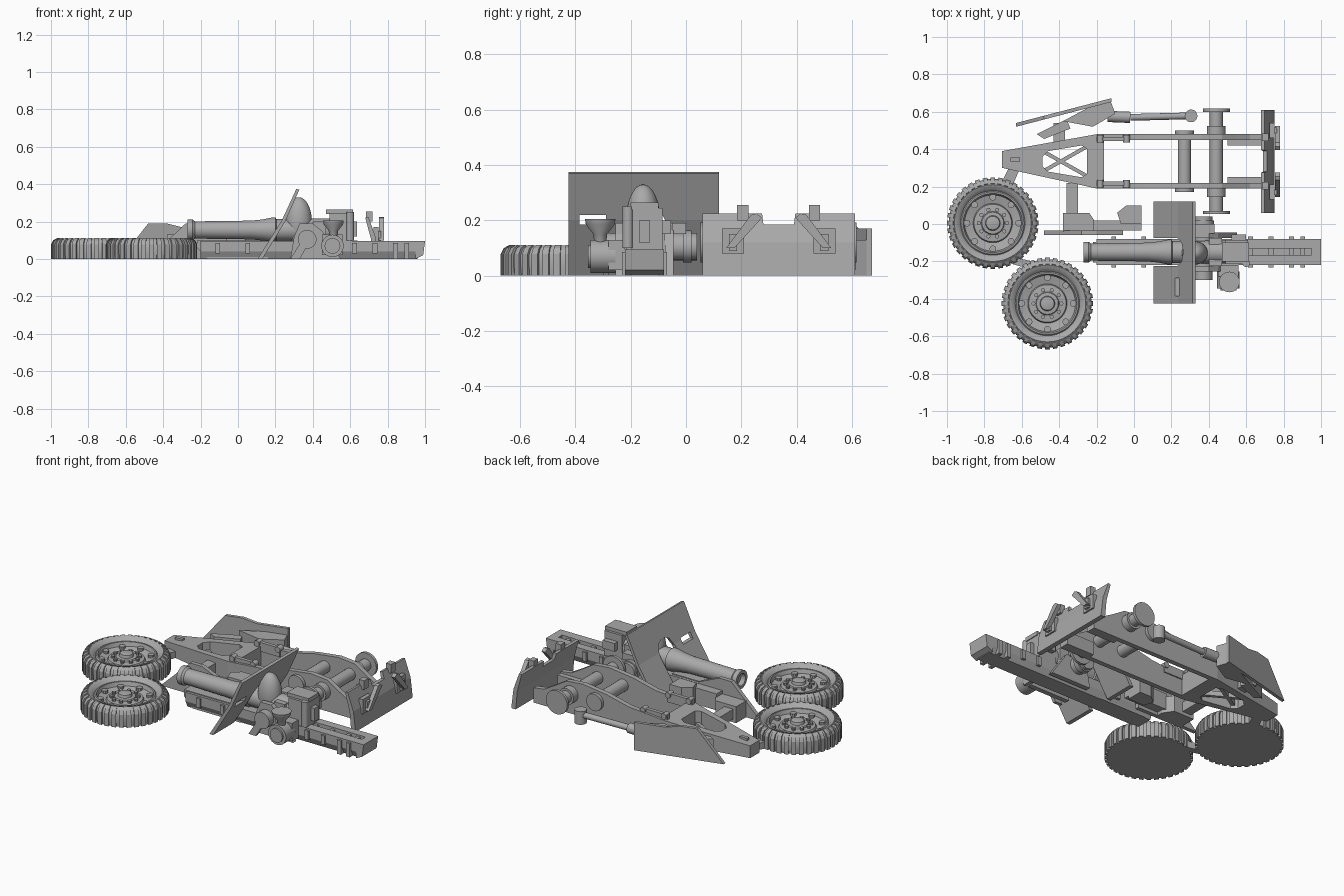
import bpy, bmesh, math
from mathutils import Vector

cube = bpy.data.objects.get("Cube")
if cube:
    bpy.data.objects.remove(cube, do_unlink=True)

grey = bpy.data.materials.new("plain_grey")
grey.use_nodes = True
GREY = (0.4, 0.4, 0.4, 1)
grey.diffuse_color = GREY
grey.node_tree.nodes["Principled BSDF"].inputs["Base Color"].default_value = GREY


def finish(name, bm, smooth=False):
    bmesh.ops.recalc_face_normals(bm, faces=bm.faces)
    mesh = bpy.data.meshes.new(name)
    bm.to_mesh(mesh)
    bm.free()
    ob = bpy.data.objects.new(name, mesh)
    bpy.context.collection.objects.link(ob)
    mesh.materials.append(grey)
    if smooth:
        bpy.ops.object.select_all(action='DESELECT')
        ob.select_set(True)
        bpy.context.view_layer.objects.active = ob
        bpy.ops.object.shade_smooth_by_angle(angle=math.radians(35))
    return ob


def prism(name, pts, axis, a, b):
    """Extrude a 2D outline along x, y or z from a to b."""
    place = {'x': lambda p, t: (t, p[0], p[1]),
             'y': lambda p, t: (p[0], t, p[1]),
             'z': lambda p, t: (p[0], p[1], t)}[axis]
    bm = bmesh.new()
    low = [bm.verts.new(place(p, a)) for p in pts]
    high = [bm.verts.new(place(p, b)) for p in pts]
    bm.faces.new(low)
    bm.faces.new(high)
    for i in range(len(pts)):
        j = (i + 1) % len(pts)
        bm.faces.new((low[i], low[j], high[j], high[i]))
    return finish(name, bm)


def box(name, x0, x1, y0, y1, z0, z1):
    return prism(name, [(x0, y0), (x1, y0), (x1, y1), (x0, y1)], 'z', z0, z1)


def lathe(name, profile, origin, direction=(0, 0, 1), seg=32):
    """Turn (radius, height) pairs around an axis; both ends are capped."""
    rot = Vector((0, 0, 1)).rotation_difference(Vector(direction))
    bm = bmesh.new()
    rings = []
    for r, h in profile:
        rings.append([bm.verts.new(rot @ Vector((r * math.cos(t), r * math.sin(t), h)) + Vector(origin))
                      for t in (2 * math.pi * i / seg for i in range(seg))])
    for lo, hi in zip(rings, rings[1:]):
        for i in range(seg):
            j = (i + 1) % seg
            bm.faces.new((lo[i], lo[j], hi[j], hi[i]))
    bm.faces.new(rings[0])
    bm.faces.new(rings[-1])
    return finish(name, bm, True)


def rod(name, a, b, r, seg=20):
    d = Vector(b) - Vector(a)
    return lathe(name, [(r, 0), (r, d.length)], a, d.normalized(), seg)


def cut(ob, cutter):
    mod = ob.modifiers.new("cut", 'BOOLEAN')
    mod.operation, mod.object, mod.solver = 'DIFFERENCE', cutter, 'EXACT'
    cutter.hide_render = True
    bpy.context.view_layer.objects.active = ob
    bpy.ops.object.modifier_apply(modifier=mod.name)
    bpy.data.objects.remove(cutter, do_unlink=True)


# Road wheels, lying flat
def wheel(side, cx, cy):
    lathe(side + "_tyre_and_disc",
          [(.232, 0), (.236, .03), (.236, .075), (.225, .098), (.205, .11), (.185, .103), (.172, .088),
           (.166, .094), (.158, .094), (.15, .07), (.105, .058), (.1, .07), (.062, .074), (.058, .082),
           (.04, .084), (.036, .1), (.02, .104)], (cx, cy, 0), seg=64)
    bm = bmesh.new()
    n = 36
    outline = [(.225, 0), (.245, 0), (.245, .078), (.234, .1), (.212, .112), (.2, .1)]
    for k in range(n):
        ends = []
        for s in (-.3, .3):
            t = 2 * math.pi * (k + s) / n
            ends.append([bm.verts.new((cx + r * math.cos(t), cy + r * math.sin(t), z)) for r, z in outline])
        bm.faces.new(ends[0])
        bm.faces.new(ends[1])
        for i in range(len(outline)):
            j = (i + 1) % len(outline)
            bm.faces.new((ends[0][i], ends[0][j], ends[1][j], ends[1][i]))
    finish(side + "_tread_blocks", bm)
    for k in range(18):
        lug = k < 8
        t = 2 * math.pi * k / (8 if lug else 10)
        r = .138 if lug else .075
        x, y = cx + r * math.cos(t), cy + r * math.sin(t)
        rod(side + ("_rim_lug" if lug else "_hub_bolt"), (x, y, .04), (x, y, .08 if lug else .086),
            .018 if lug else .011, 10)


wheel("far", -.755, .005)
wheel("near", -.463, -.425)
prism("wheel_link", [(-.7, -.2), (-.56, -.24), (-.54, -.2), (-.68, -.17)], 'z', 0, .04)
prism("trail_wheel_link", [(-.72, .2), (-.66, .18), (-.6, .32), (-.66, .32)], 'z', 0, .04)

# Barrel and breech
GY = -.15
lathe("barrel", [(.036, .03), (.036, 0), (.055, 0), (.055, .028), (.046, .04), (.05, .34), (.056, .4),
                 (.066, .45), (.066, .47), (.058, .475), (.062, .76)], (-.27, GY, .155), (1, 0, 0))
box("breech_block", .49, .61, -.215, -.085, .09, .245)
box("breech_cap", .47, .615, -.2, -.1, .24, .265)
box("breech_lug", .52, .6, -.09, -.055, .15, .2)
box("breech_latch", .6, .635, -.17, -.13, .12, .2)
rod("breech_post", (.6, -.21, .1), (.6, -.21, .25), .02)
box("collar", .4, .47, -.225, -.075, .08, .2)

# Cradle with grooved slide rail
prism("cradle_rail", [(-.2, 0), (-.1, 0), (-.08, .04), (-.08, .095), (-.13, .095), (-.13, .075),
                      (-.165, .075), (-.165, .095), (-.22, .095), (-.22, .04)], 'x', -.2, .96)
prism("rail_end", [(.95, .0), (.99, .02), (1, .095), (.95, .095)], 'y', -.22, -.08)
prism("cradle_nose", [(-.22, .1), (-.22, .06), (-.16, 0), (.16, 0), (.16, .1)], 'y', -.205, -.095)
for x in (-.12, .04, .61, .72, .83, .89):
    box("rail_clamp", x, x + .025, -.232, -.068, .0 if x > .8 else .03, .085)

# Bent shield with sight slot and barrel opening
shield = prism("shield", [(.105, 0), (.13, 0), (.252, .2), (.328, .37), (.312, .375), (.236, .21)],
               'y', -.425, .12)
cut(shield, box("slot_cutter", .1, .4, -.385, -.29, .185, .22))
cut(shield, prism("barrel_cutter", [(-.225, -.1), (-.075, -.1), (-.075, .2), (-.1, .25), (-.15, .27),
                                    (-.2, .25), (-.225, .2)], 'x', 0, .5))
bm = bmesh.new()
bmesh.ops.create_uvsphere(bm, u_segments=28, v_segments=16, radius=1)
for v in bm.verts:
    v.co = Vector((.325 + .07 * v.co.x, GY - .005 + .062 * v.co.y, .2 + .13 * v.co.z))
finish("barrel_hood", bm, True)

# Elevating gear, cheeks and gunner's seat
for y0, y1 in ((-.255, -.225), (-.075, -.045)):
    prism("cheek", [(.28, 0), (.55, 0), (.45, .15), (.4, .19), (.33, .19), (.3, .12)], 'y', y0, y1)
rod("trunnion", (.37, -.3, .105), (.37, .04, .105), .05)
rod("trunnion_cap", (.37, -.01, .105), (.37, .02, .105), .058)
rod("gear_wheel", (.505, -.345, .07), (.505, -.255, .07), .06)
rod("gear_boss", (.505, -.355, .07), (.505, -.34, .07), .042)
lathe("seat_cup", [(.02, .1), (.025, .15), (.052, .185), (.055, .205), (.045, .205)], (.51, -.31, 0))
box("gear_arm", .45, .56, -.28, -.22, .02, .13)
box("sight_bracket", .33, .43, -.05, 0, .15, .19)
prism("front_stay", [(.28, 0), (.33, 0), (.4, .12), (.36, .13)], 'y', -.3, -.28)

# Trail: tapered nose with a braced window
nose = prism("trail_nose", [(-.705, .3), (-.2, .19), (-.16, .19), (-.16, .48), (-.2, .48), (-.705, .39)],
             'z', 0, 1)
for v in nose.data.vertices:
    if v.co.z > .5:
        v.co.z = .075 + .1 * (v.co.x + .705)
cut(nose, prism("window_cutter", [(-.49, .31), (-.46, .28), (-.28, .25), (-.25, .27), (-.25, .4),
                                  (-.28, .42), (-.46, .39), (-.49, .36)], 'z', -.1, .5))
for s in (-1, 1):
    a, b = Vector((-.48, .335 - .05 * s)), Vector((-.25, .335 + .08 * s))
    n = Vector((a.y - b.y, b.x - a.x)).normalized() * .01
    prism("window_brace", [a - n, b - n, b + n, a + n], 'z', .02, .05)
box("nose_catch", -.66, -.61, .335, .355, .07, .095)

# Trail side beams, with cross shaft, axle and hinges mirrored about the trail centre
TY = .335
side = [(-.2, 0), (.69, 0), (.69, .09), (.62, .1), (.55, .14), (.47, .19), (.36, .2), (.2, .18),
        (.05, .145), (-.2, .125)]
for s in (-1, 1):
    y0, y1 = sorted((TY + s * .115, TY + s * .145))
    prism("side_beam", side, 'y', y0, y1)
    y0, y1 = sorted((TY + s * .085, TY + s * .116))
    box("beam_doubler", .5, .69, y0, y1, 0, .08)
    rod("axle_flange", (.44, TY + s * .265, .12), (.44, TY + s * .282, .12), .072)
    rod("axle_sleeve", (.44, TY + s * .14, .12), (.44, TY + s * .19, .12), .05)
    rod("shaft_cap", (.27, TY + s * .14, .12), (.27, TY + s * .165, .12), .052)
    box("hinge_strap", -.2, -.03, *sorted((TY + s * .108, TY + s * .13)), .1, .155)
    for x in (-.18, -.04):
        rod("hinge_pin", (x, TY + s * .1, .145), (x, TY + s * .14, .145), .018, 12)
rod("axle", (.44, .06, .12), (.44, .61, .12), .036)
rod("cross_shaft", (.27, .18, .12), (.27, .49, .12), .036)

# Rear spade, a bent plate with a notched top and folding handles
spade = prism("spade", [(.72, 0), (.75, 0), (.735, .12), (.697, .225), (.68, .222), (.71, .11)],
              'y', .06, .61)
cut(spade, prism("notch_cutter", [(.265, .3), (.28, .185), (.39, .185), (.405, .3)], 'x', .5, .9))
for s in (-1, 1):
    box("handle_plate", .725, .75, *sorted((TY + s * .125, TY + s * .205)), .08, .17)
    prism("handle", [(TY + s * .19, .1), (TY + s * .16, .1), (TY + s * .06, .21), (TY + s * .08, .225),
                     (TY + s * .1, .22)], 'x', .755, .78)
    box("handle_arm", .74, .765, *sorted((TY + s * .15, TY + s * .18)), .09, .15)
    box("spade_peg", .685, .72, *sorted((TY + s * .11, TY + s * .15)), .2, .255)

# Outer foot plate, its block and ram
outer = prism("outer_foot_plate", [(-.63, 0), (-.12, 0), (-.12, .17), (-.3, .17), (-.38, .19), (-.48, .19)],
              'y', -.01, .01)
for v in outer.data.vertices:
    v.co.y += .53 + .26 * (v.co.x + .63)
prism("outer_foot_block", [(-.38, .55), (-.22, .52), (-.1, .59), (-.13, .67), (-.23, .63)], 'z', 0, .13)
prism("outer_foot_stay", [(-.52, .48), (-.48, .455), (-.34, .51), (-.36, .56)], 'z', 0, .1)
box("outer_foot_bar", -.43, -.37, .42, .54, .02, .08)
rod("outer_ram_body", (-.14, .575, .07), (-.02, .57, .07), .03)
rod("outer_ram_rod", (-.02, .57, .07), (.29, .578, .07), .018)
rod("outer_ram_eye", (.305, .578, .02), (.305, .578, .1), .034)

# Inner foot plate and block
prism("inner_foot_plate", [(-.48, 0), (-.06, 0), (-.06, .13), (-.2, .19), (-.28, .19)], 'y', -.06, -.035)
prism("inner_foot_block", [(-.38, -.04), (-.2, -.04), (-.2, .0), (-.24, .06), (-.38, .06)], 'z', 0, .1)
box("inner_foot_bar", -.36, -.3, .04, .22, .02, .08)
box("inner_foot_arm", -.22, .04, -.035, .02, .02, .12)
prism("inner_foot_head", [(-.09, .06), (-.04, .1), (.04, .1), (.04, 0), (-.07, 0)], 'z', 0, .14)
